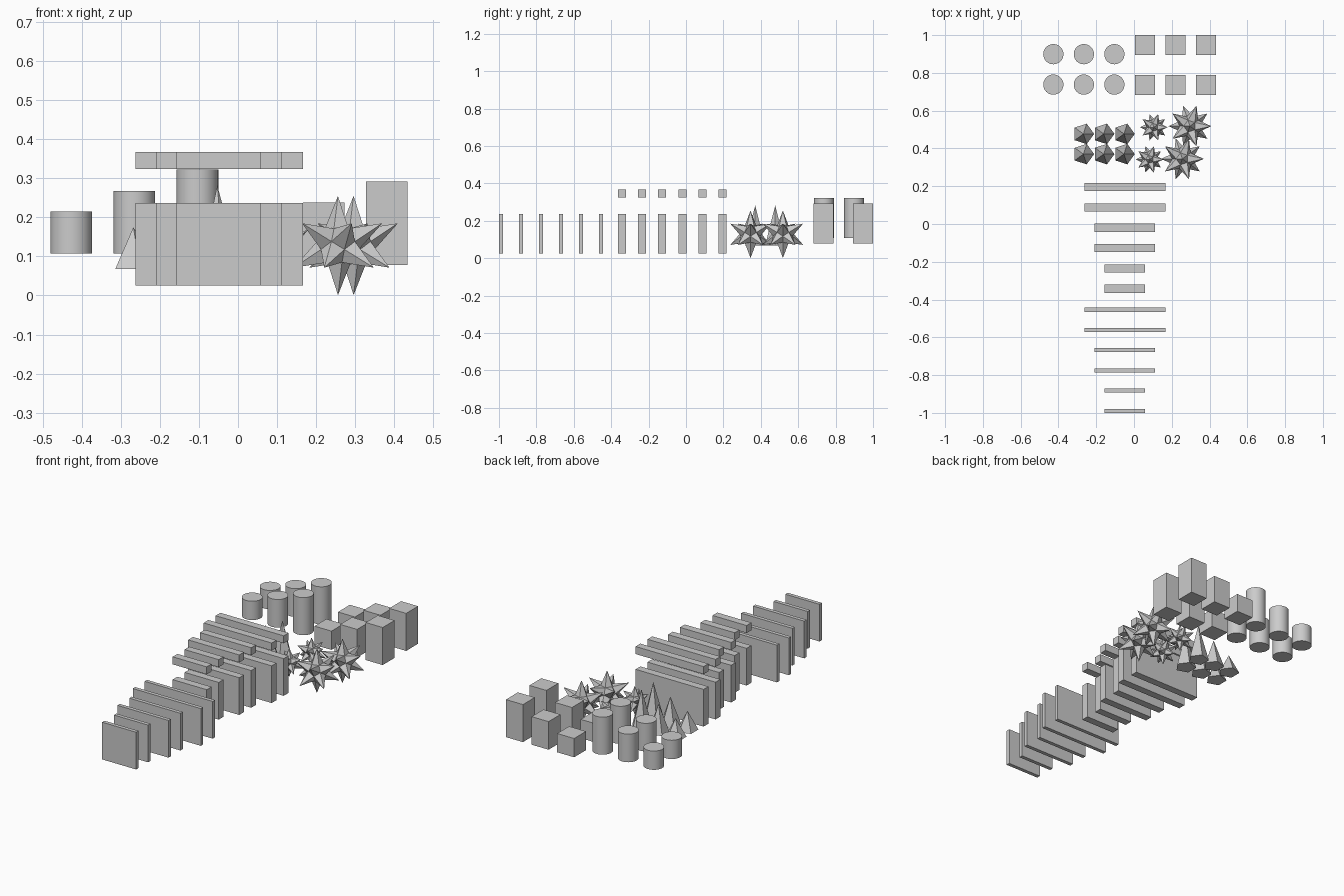
import bpy, bmesh, math
from mathutils import Vector

if "Cube" in bpy.data.objects:
    bpy.data.objects.remove(bpy.data.objects["Cube"])


def add_object(name, bm, loc):
    bmesh.ops.recalc_face_normals(bm, faces=bm.faces)
    mesh = bpy.data.meshes.new(name)
    bm.to_mesh(mesh)
    bm.free()
    ob = bpy.data.objects.new(name, mesh)
    ob.location = loc
    bpy.context.collection.objects.link(ob)
    return ob


def box(name, x0, x1, y, depth, z0, z1):
    bm = bmesh.new()
    bmesh.ops.create_cube(bm, size=1)
    bmesh.ops.scale(bm, vec=(x1 - x0, depth, z1 - z0), verts=bm.verts)
    return add_object(name, bm, ((x0 + x1) / 2, y, (z0 + z1) / 2))


def cone(name, sides, r_bottom, r_top, height, x, y, z0, turn=0):
    bm = bmesh.new()
    bmesh.ops.create_cone(bm, cap_ends=True, segments=sides, radius1=r_bottom,
                          radius2=r_top, depth=height)
    bmesh.ops.remove_doubles(bm, verts=bm.verts, dist=1e-5)
    ob = add_object(name, bm, (x, y, z0 + height / 2))
    ob.rotation_euler.z = turn
    return ob


def spiky_star(name, radius, core, x, y, z):
    # Twelve five-sided spikes on a dodecahedral core
    ico = bmesh.new()
    bmesh.ops.create_icosphere(ico, subdivisions=1, radius=1)
    bm = bmesh.new()
    tips = {v: bm.verts.new(v.co.normalized() * radius) for v in ico.verts}
    pits = {f: bm.verts.new(f.calc_center_median().normalized() * radius * core)
            for f in ico.faces}
    for e in ico.edges:
        a, b = (pits[f] for f in e.link_faces)
        for v in e.verts:
            bm.faces.new((tips[v], a, b))
    ico.free()
    return add_object(name, bm, (x, y, z))


# Thin walls and thick walls with a floating beam, in pairs of growing width
spans = [(-0.157, 0.058), (-0.21, 0.112), (-0.263, 0.166)]
STEP = 0.107
for i in range(6):
    x0, x1 = spans[i // 2]
    box(f"thin_wall_{i}", x0, x1, -0.989 + STEP * i, 0.0215, 0.025, 0.237)
    y = -0.343 + STEP * 1.007 * i
    box(f"thick_wall_{i}", x0, x1, y, 0.043, 0.025, 0.237)
    box(f"beam_{i}", x0, x1, y, 0.043, 0.324, 0.367)

# Three heights of pillar, block and pyramid, two rows each
for row in range(2):
    for i, h in enumerate((0.107, 0.16, 0.214)):
        pillar = cone(f"pillar_{row}_{i}", 32, 0.0535, 0.0535, h,
                      -0.427 + 0.1615 * i, (0.738, 0.899)[row], 0.108)
        for o in bpy.context.selected_objects:
            o.select_set(False)
        pillar.select_set(True)
        bpy.context.view_layer.objects.active = pillar
        bpy.ops.object.shade_smooth_by_angle(angle=math.radians(30))
        xc = 0.058 + 0.1615 * i
        box(f"block_{row}_{i}", xc - 0.0535, xc + 0.0535, (0.736, 0.947)[row],
            0.107, 0.078, 0.078 + h)
        cone(f"pyramid_{row}_{i}", 5, 0.057, 0, h, -0.268 + 0.1075 * i,
             (0.37, 0.477)[row], 0.068, -math.pi / 2)

# Spiky stars, small and large
spiky_star("small_star_front", 0.082, 0.45, 0.083, 0.342, 0.13)
spiky_star("small_star_back", 0.082, 0.45, 0.105, 0.512, 0.13)
spiky_star("large_star_front", 0.127, 0.43, 0.256, 0.345, 0.128)
spiky_star("large_star_back", 0.127, 0.43, 0.296, 0.518, 0.128)
